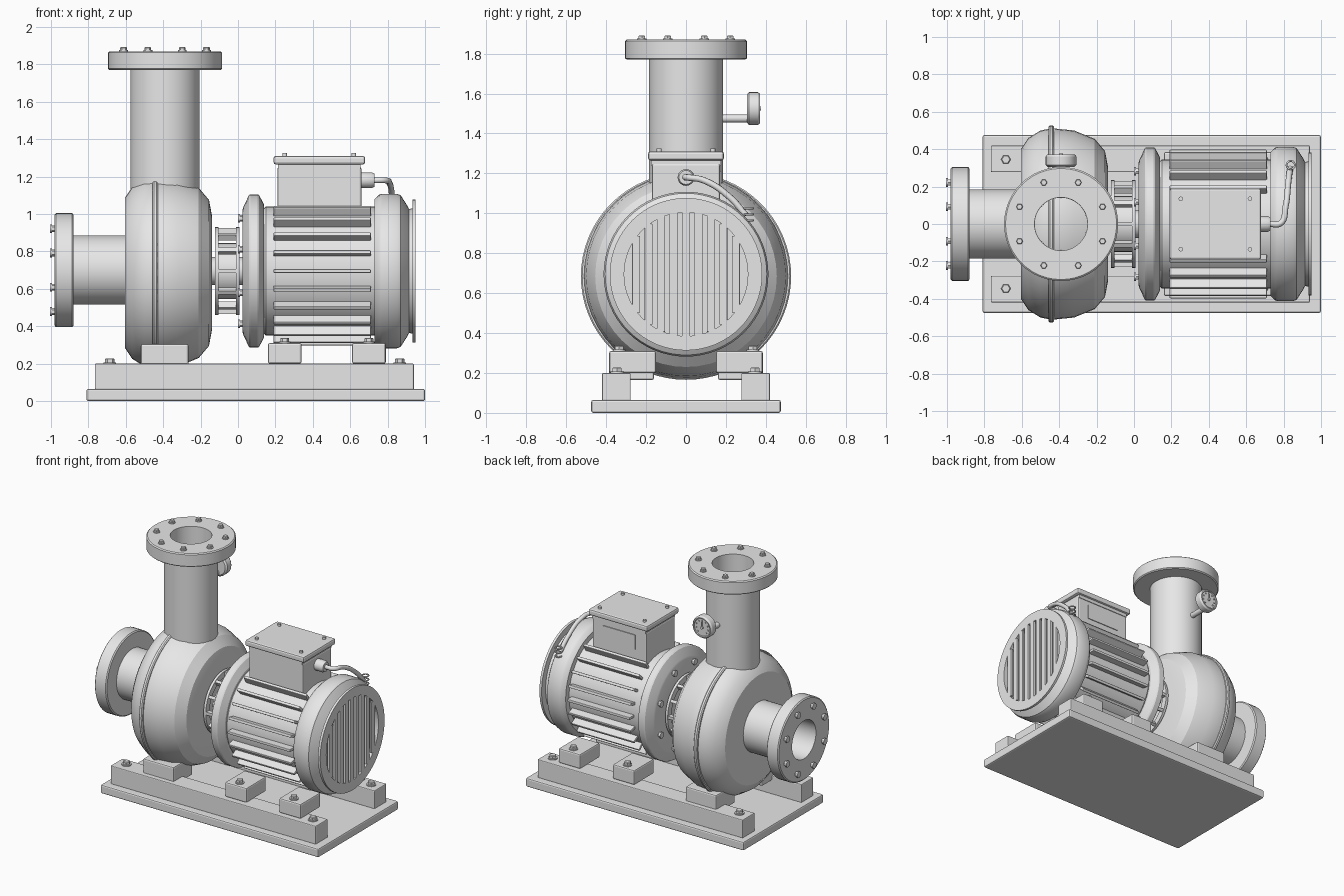
import bpy, bmesh, math
from mathutils import Matrix, Vector

if "Cube" in bpy.data.objects:
    bpy.data.objects.remove(bpy.data.objects["Cube"])

GREY = bpy.data.materials.new("machine_grey")
GREY.diffuse_color = (0.8, 0.8, 0.8, 1)
GREY.use_nodes = True
GREY.node_tree.nodes["Principled BSDF"].inputs["Base Color"].default_value = GREY.diffuse_color
AXIS = {'X': Matrix.Rotation(math.pi / 2, 4, 'Y'),
        'Y': Matrix.Rotation(-math.pi / 2, 4, 'X'),
        'Z': Matrix.Identity(4)}
MZ = 0.695   # height of the shaft line
PX = -0.39   # x of the discharge pipe


def finish(name, bm, smooth=True):
    bmesh.ops.recalc_face_normals(bm, faces=bm.faces)
    me = bpy.data.meshes.new(name)
    bm.to_mesh(me)
    bm.free()
    ob = bpy.data.objects.new(name, me)
    bpy.context.collection.objects.link(ob)
    me.materials.append(GREY)
    if smooth:
        bpy.ops.object.select_all(action='DESELECT')
        ob.select_set(True)
        bpy.context.view_layer.objects.active = ob
        bpy.ops.object.shade_smooth_by_angle(angle=math.radians(25))
    return ob


def box(name, x, y, z, bevel=0.01):
    bm = bmesh.new()
    bmesh.ops.create_cube(bm, size=1)
    for v in bm.verts:
        v.co = [lo + (hi - lo) * (c + 0.5) for c, (lo, hi) in zip(v.co, (x, y, z))]
    ob = finish(name, bm, False)
    if bevel:
        m = ob.modifiers.new("bevel", 'BEVEL')
        m.width, m.segments = bevel, 2
    return ob


def revolve(name, profile, loc, axis='Z', segs=48, closed=False, scale=(1, 1, 1)):
    """Turn (height, radius) points about an axis; closed makes a hollow ring."""
    bm = bmesh.new()
    rings = [[bm.verts.new((r * math.cos(2 * math.pi * i / segs),
                            r * math.sin(2 * math.pi * i / segs), h))
              for i in range(segs)] for h, r in profile]
    pairs = list(zip(rings, rings[1:]))
    if closed:
        pairs.append((rings[-1], rings[0]))
    else:
        bm.faces.new(rings[0])
        bm.faces.new(rings[-1])
    for a, b in pairs:
        for i in range(segs):
            j = (i + 1) % segs
            bm.faces.new((a[i], a[j], b[j], b[i]))
    bm.transform(Matrix.Translation(loc) @ Matrix.Diagonal((*scale, 1)) @ AXIS[axis])
    return finish(name, bm)


def bolt(name, loc, axis='Z', r=0.018, h=0.022):
    revolve(name + "_washer", [(-0.004, r * 1.3), (0.25 * h, r * 1.3)], loc, axis, 16)
    revolve(name, [(0, r), (0.85 * h, r), (h, r * 0.8)], loc, axis, 6)


def bolt_circle(name, centre, axis, radius, sign=1):
    for i in range(8):
        a = math.radians(22.5 + 45 * i)
        c, s = radius * math.cos(a), radius * math.sin(a)
        off = Vector((0, c, s)) if axis == 'X' else Vector((c, s, 0))
        p = Vector(centre) + off
        if sign < 0:
            p.x -= 0.02
        bolt(name, p, axis)


def tube(name, points, r, cyclic=False):
    cu = bpy.data.curves.new(name, 'CURVE')
    cu.dimensions = '3D'
    cu.bevel_depth, cu.bevel_resolution, cu.use_fill_caps = r, 3, True
    sp = cu.splines.new('BEZIER')
    sp.bezier_points.add(len(points) - 1)
    sp.use_cyclic_u = cyclic
    for bp, p in zip(sp.bezier_points, points):
        bp.co = p
        bp.handle_left_type = bp.handle_right_type = 'AUTO'
    cu.materials.append(GREY)
    bpy.context.collection.objects.link(bpy.data.objects.new(name, cu))


# Base plate, rails and feet
box("base_plate", (-0.81, 1.0), (-0.475, 0.475), (0, 0.065))
for s in (-1, 1):
    def side(a, b):
        return (min(s * a, s * b), max(s * a, s * b))
    box("base_rail", (-0.765, 0.94), side(0.277, 0.42), (0.06, 0.2), 0.006)
    for x in (-0.685, 0.865):
        bolt("rail_bolt", (x, s * 0.345, 0.2), 'Z', 0.026, 0.028)
    box("pump_foot", (-0.52, -0.265), side(0.16, 0.385), (0.165, 0.305))
    for x in (0.25, 0.70):
        box("motor_foot", (x - 0.09, x + 0.09), side(0.15, 0.385), (0.2, 0.31))
        bolt("foot_bolt", (x, s * 0.335, 0.31), 'Z', 0.024, 0.028)

# Pump casing with its joint rib
revolve("pump_casing", [(-0.605, 0.25), (-0.605, 0.40), (-0.565, 0.46), (-0.50, 0.50), (-0.44, 0.512),
                        (-0.32, 0.50), (-0.21, 0.455), (-0.155, 0.39), (-0.14, 0.31)],
        (0, 0, 0.685), 'X')
revolve("casing_rib", [(-0.457, 0.48), (-0.457, 0.52), (-0.45, 0.527), (-0.435, 0.527),
                       (-0.428, 0.52), (-0.428, 0.48)], (0, 0, 0.685), 'X', 64, True, (1, 1, 0.985))

# Discharge and suction pipes with bored flanges
revolve("discharge_pipe", [(1.0, 0.14), (1.0, 0.185), (1.77, 0.185), (1.77, 0.297), (1.777, 0.305),
                           (1.863, 0.305), (1.87, 0.297), (1.87, 0.142)], (PX, 0, 0), 'Z', 48, True)
bolt_circle("discharge_bolt", (PX, 0, 1.87), 'Z', 0.24)
revolve("suction_pipe", [(-0.55, 0.14), (-0.55, 0.185), (-0.88, 0.185), (-0.88, 0.297), (-0.887, 0.305),
                         (-0.973, 0.305), (-0.98, 0.297), (-0.98, 0.142)], (0, 0, 0.70), 'X', 48, True)
bolt_circle("suction_bolt", (-0.98, 0, 0.70), 'X', 0.24, -1)

# Pressure gauge with dial marks and needle
revolve("gauge_stem", [(0.17, 0.02), (0.32, 0.02)], (PX, 0, 1.475), 'Y', 20)
revolve("gauge_body", [(0.305, 0.07), (0.315, 0.082), (0.36, 0.082), (0.372, 0.074),
                       (0.372, 0.066), (0.364, 0.064)], (PX, 0, 1.525), 'Y', 32)
for i in range(9):
    a = math.radians(-45 + 33.75 * i)
    x, z = PX + 0.05 * math.cos(a), 1.525 + 0.05 * math.sin(a)
    box("gauge_mark", (x - 0.004, x + 0.004), (0.363, 0.371), (z - 0.004, z + 0.004), 0)
box("gauge_needle", (PX - 0.003, PX + 0.003), (0.363, 0.372), (1.515, 1.57), 0)
revolve("gauge_hub", [(0.363, 0.01), (0.376, 0.01)], (PX, 0, 1.525), 'Y', 12)

# Shaft and slotted coupling guard
revolve("shaft", [(-0.16, 0.075), (0.04, 0.075)], (0, 0, MZ), 'X', 32)
for x0, x1 in ((-0.122, -0.103), (-0.012, 0.007)):
    revolve("guard_ring", [(x0, 0.19), (x0, 0.235), (x1, 0.235), (x1, 0.19)],
            (0, 0, MZ), 'X', 48, True)
revolve("coupling_hub", [(-0.105, 0.15), (-0.01, 0.15)], (0, 0, MZ), 'X', 32)


def radial_bar(name, x, r, width, angle, bevel):
    ob = box(name, x, (r[0], r[1]), (-width / 2, width / 2), bevel)
    ob.data.transform(Matrix.Translation((0, 0, MZ)) @ Matrix.Rotation(math.radians(angle), 4, 'X'))


for i in range(12):
    radial_bar("guard_bar", (-0.11, -0.005), (0.195, 0.23), 0.022, 30 * i, 0)

# Motor drive flange, finned body and rear cowl
revolve("motor_flange", [(0.025, 0.33), (0.03, 0.345), (0.058, 0.405), (0.066, 0.41), (0.105, 0.41),
                         (0.113, 0.405), (0.14, 0.355), (0.14, 0.3)], (0, 0, MZ), 'X')
bolt_circle("flange_bolt", (0.025, 0, MZ), 'X', 0.305, -1)
revolve("motor_body", [(0.13, 0.33), (0.15, 0.345), (0.75, 0.345)], (0, 0, MZ), 'X')
for i in range(24):
    ang = 15 * i
    if abs(ang - 90) > 20:
        radial_bar("cooling_fin", (0.19, 0.71), (0.33, 0.397), 0.02, ang, 0.004)
revolve("fan_cowl", [(0.73, 0.33), (0.73, 0.385), (0.755, 0.408), (0.77, 0.413), (0.85, 0.413), (0.87, 0.405),
                     (0.905, 0.35), (0.915, 0.33)], (0, 0, MZ), 'X', 64)

# Fan grille: ring, upright slats
revolve("grille_ring", [(0.91, 0.31), (0.91, 0.33), (0.932, 0.335), (0.932, 0.382), (0.95, 0.382),
                        (0.95, 0.31)], (0, 0, MZ), 'X', 64, True)
for i in range(-4, 5):
    y = 0.0625 * i
    h = math.sqrt(0.315 ** 2 - y * y)
    box("grille_slat", (0.932, 0.95), (y - 0.02, y + 0.02), (MZ - h, MZ + h), 0.003)

# Terminal box, lid, screws and blank data plate
box("terminal_box", (0.21, 0.66), (-0.17, 0.17), (0.98, 1.25))
box("terminal_lid", (0.19, 0.68), (-0.19, 0.19), (1.265, 1.31), 0.012)
box("lid_gasket", (0.215, 0.655), (-0.175, 0.175), (1.24, 1.27), 0)
for x in (0.25, 0.62):
    for y in (-0.135, 0.135):
        revolve("lid_screw", [(1.305, 0.012), (1.325, 0.012)], (x, y, 0), 'Z', 12)
box("data_plate", (0.30, 0.57), (0.168, 0.176), (1.10, 1.21), 0)

# Cable gland, cable and coiled end
revolve("cable_gland", [(0.65, 0.042), (0.715, 0.042), (0.73, 0.035)], (0, 0, 1.18), 'X', 24)
tube("cable", [(0.72, 0, 1.18), (0.785, 0.005, 1.18), (0.81, 0.09, 1.165),
               (0.825, 0.22, 1.08), (0.835, 0.30, 0.99)], 0.016)
for z in (0.965, 0.995, 1.025):
    tube("cable_coil", [(0.838 + 0.022 * math.cos(k * math.pi / 2),
                         0.315 + 0.022 * math.sin(k * math.pi / 2), z) for k in range(4)], 0.005, True)
